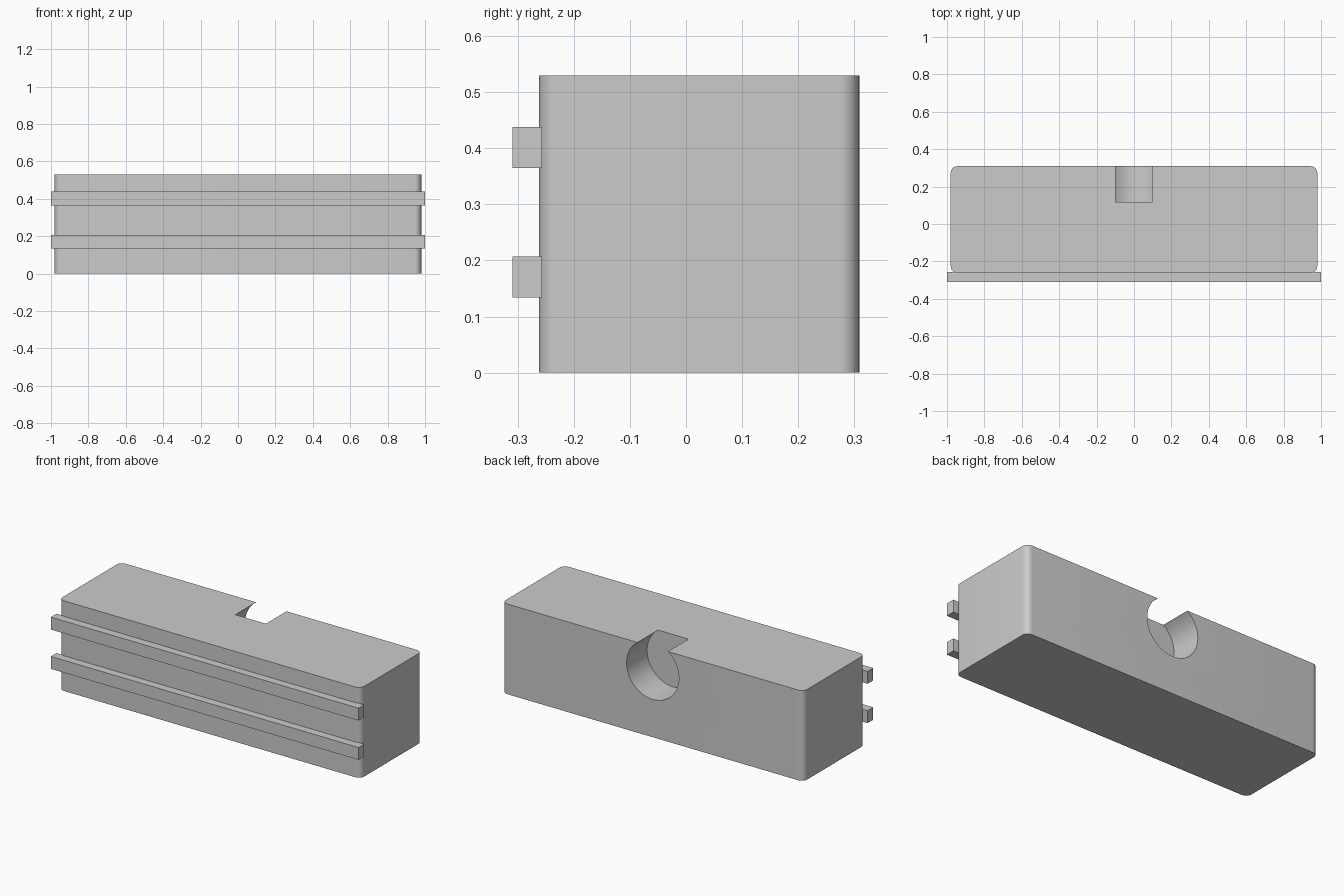
import bpy, bmesh, math
from mathutils import Matrix

old = bpy.data.objects.get("Cube")
if old:
    bpy.data.objects.remove(old, do_unlink=True)

GREY = (0.6, 0.6, 0.6, 1)
grey = bpy.data.materials.new("plain grey")
grey.use_nodes = True
grey.diffuse_color = GREY
grey.node_tree.nodes["Principled BSDF"].inputs["Base Color"].default_value = GREY


def finish(name, bm):
    mesh = bpy.data.meshes.new(name)
    bm.to_mesh(mesh)
    bm.free()
    mesh.materials.append(grey)
    obj = bpy.data.objects.new(name, mesh)
    bpy.context.collection.objects.link(obj)
    return obj


def box(name, half_x, y0, y1, z0, z1, corner=0):
    bm = bmesh.new()
    size = Matrix.Diagonal((2 * half_x, y1 - y0, z1 - z0, 1))
    place = Matrix.Translation((0, (y0 + y1) / 2, (z0 + z1) / 2))
    bmesh.ops.create_cube(bm, size=1, matrix=place @ size)
    if corner:
        upright = [e for e in bm.edges
                   if abs(e.verts[0].co.z - e.verts[1].co.z) > 0.1]
        bmesh.ops.bevel(bm, geom=upright, offset=corner, segments=8,
                        profile=0.5, affect='EDGES')
    return finish(name, bm)


# Main block with rounded upright corners
HEIGHT, BACK = 0.53, 0.309
body = box("body", 0.98, -0.262, BACK, 0, HEIGHT, corner=0.036)

# Round pocket in the back, breaking through the top face
RADIUS, POCKET_FLOOR, LENGTH = 0.17, 0.118, 0.4
bm = bmesh.new()
bmesh.ops.create_cone(
    bm, cap_ends=True, segments=64, radius1=RADIUS, radius2=RADIUS, depth=LENGTH,
    matrix=Matrix.Translation((0, POCKET_FLOOR + LENGTH / 2, 0.392))
    @ Matrix.Rotation(math.pi / 2, 4, 'X'))
cutter = finish("pocket_cutter", bm)
cutter.hide_render = True

cut = body.modifiers.new("pocket", 'BOOLEAN')
cut.operation = 'DIFFERENCE'
cut.solver = 'EXACT'
cut.object = cutter
bpy.ops.object.select_all(action='DESELECT')
bpy.context.view_layer.objects.active = body
body.select_set(True)
bpy.ops.object.modifier_apply(modifier=cut.name)
bpy.data.objects.remove(cutter, do_unlink=True)
bpy.ops.object.shade_smooth_by_angle(angle=math.radians(30))

# Two rails across the front
for name, bottom in (("lower_rail", 0.134), ("upper_rail", 0.365)):
    box(name, 1, -BACK, -0.257, bottom, bottom + 0.073)
